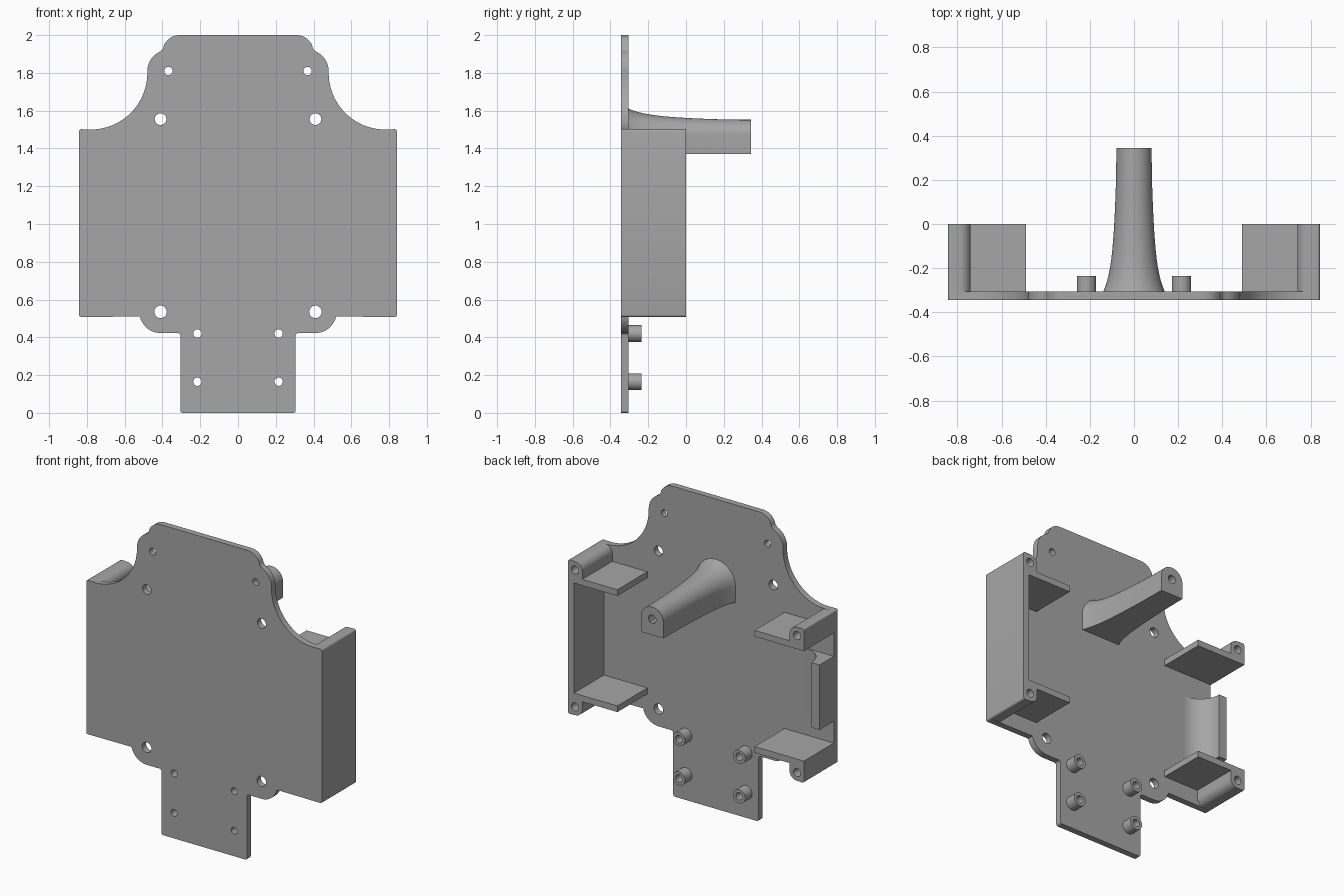
import bpy, bmesh
from math import sin, cos, radians, pi

cube = bpy.data.objects.get("Cube")
if cube:
    bpy.data.objects.remove(cube)

grey = bpy.data.materials.new("plain grey")
grey.use_nodes = True
grey.diffuse_color = (0.38, 0.38, 0.38, 1)
grey.node_tree.nodes["Principled BSDF"].inputs["Base Color"].default_value = (0.38, 0.38, 0.38, 1)

FRONT, FACE, BACK = -0.345, -0.305, 0.0   # plate front, plate rear, bracket rear


def arc(cx, cy, r, start, end, steps=10):
    angles = [radians(start + (end - start) * i / steps) for i in range(steps + 1)]
    return [(cx + r * cos(a), cy + r * sin(a)) for a in angles]


def circle(cx, cy, r):
    return arc(cx, cy, r, 0, 360, 32)[:-1]


def flip(points):
    return [(-x, y) for x, y in reversed(points)]


def finish(obj):
    obj.data.materials.clear()
    obj.data.materials.append(grey)
    bpy.ops.object.select_all(action='DESELECT')
    obj.select_set(True)
    bpy.context.view_layer.objects.active = obj
    bpy.ops.object.shade_smooth_by_angle(angle=radians(30))


def extrude(name, loops, low, high, upright=False):
    """Fill the outline (later loops are holes) and extrude along y, or z if upright."""
    curve = bpy.data.curves.new(name, 'CURVE')
    curve.dimensions = '2D'
    curve.fill_mode = 'BOTH'
    curve.extrude = (high - low) / 2
    for loop in loops:
        spline = curve.splines.new('POLY')
        spline.points.add(len(loop) - 1)
        for p, (x, y) in zip(spline.points, loop):
            p.co = (x, y, 0, 1)
        spline.use_cyclic_u = True
    obj = bpy.data.objects.new(name, curve)
    bpy.context.collection.objects.link(obj)
    mid = (low + high) / 2
    if upright:
        obj.location.z = mid
    else:
        obj.location.y = mid
        obj.rotation_euler.x = pi / 2
    bpy.ops.object.select_all(action='DESELECT')
    obj.select_set(True)
    bpy.context.view_layer.objects.active = obj
    bpy.ops.object.convert(target='MESH')
    obj = bpy.context.view_layer.objects.active
    bm = bmesh.new()
    bm.from_mesh(obj.data)
    bmesh.ops.remove_doubles(bm, verts=bm.verts, dist=0.0001)
    bmesh.ops.recalc_face_normals(bm, faces=bm.faces)
    bm.to_mesh(obj.data)
    bm.free()
    finish(obj)


# Back plate: half outline from the top centre down, then mirrored
half = (arc(0.31, 1.91, 0.09, 90, 25) + arc(0.44, 1.955, 0.05, 205, 245, 4)
        + arc(0.368, 1.81, 0.112, 55, 0) + arc(0.78, 1.8, 0.3, 180, 270, 20)
        + arc(0.83, 1.49, 0.012, 90, 0, 4) + arc(0.83, 0.52, 0.012, 0, -90, 4)
        + arc(0.41, 0.535, 0.112, -13, -90) + arc(0.32, 0.408, 0.015, 90, 180, 4)
        + arc(0.293, 0.012, 0.012, 0, -90, 4))
holes = []
for side in (-1, 1):
    for x, z, r in ((0.368, 1.81, 0.022), (0.41, 1.555, 0.031), (0.41, 0.535, 0.033),
                    (0.215, 0.42, 0.022), (0.215, 0.165, 0.022)):
        holes.append(circle(side * x, z, r))
extrude("back_plate", [half + flip(half)] + holes, FRONT, FACE)

# Brackets: screw post with a rounded inner corner and a shelf
WALL, MID = 0.80, 1.005
corner = ([(WALL, 1.36), (0.49, 1.36), (0.49, 1.40), (0.74, 1.40)]
          + arc(0.79, 1.45, 0.05, 180, 90, 8) + arc(0.83, 1.49, 0.012, 90, 0, 4))
lower = [(x, 2 * MID - z) for x, z in reversed(corner)]
top_hole, low_hole = circle(0.793, 1.447, 0.026), circle(0.793, 2 * MID - 1.447, 0.026)

# Left side is one closed wall, right side keeps only the two corners
extrude("left_side_wall", [corner + lower, top_hole, low_hole], FACE - 0.005, BACK)
extrude("right_upper_bracket", [flip(corner + [(0.842, 1.36)]), flip(top_hole)],
        FACE - 0.005, BACK)
extrude("right_lower_bracket", [flip([(0.842, 0.65)] + lower), flip(low_hole)],
        FACE - 0.005, BACK)

# Short curved rest between the right brackets
rest = ([(-0.64, FACE - 0.005), (-0.842, FACE - 0.005), (-0.842, -0.16)]
        + arc(-0.64, -0.16, 0.145, 180, 270, 16))
extrude("right_curved_rest", [rest], 0.79, 1.21, upright=True)

# Hollow standoffs
for side in (-1, 1):
    for level, z in (("upper", 0.42), ("lower", 0.165)):
        name = ("left_" if side > 0 else "right_") + level + "_standoff"
        extrude(name, [circle(side * 0.215, z, 0.044), circle(side * 0.215, z, 0.024)],
                FACE - 0.002, -0.235)

# Flared arm: arched section lofted to the rear, with a blind screw hole
AXIS, BASE, TIP, STEPS = 1.472, 1.37, 0.345, 16


def arch(w):
    return arc(0, AXIS, w, 0, 180, 24) + [(-w, BASE), (0, BASE), (w, BASE)]


bm = bmesh.new()
rings = []
for i in range(STEPS + 1):
    t = (i / STEPS) ** 1.5
    width = 0.08 + 0.034 * (1 - t) ** 2 + 0.026 * (1 - t) ** 9
    y = FACE - 0.002 + (TIP - FACE + 0.002) * t
    rings.append([bm.verts.new((x, y, z)) for x, z in arch(width)])
for y in (TIP, TIP - 0.2):
    ring = []
    for x, z in arch(0.08):
        scale = 0.028 / (x * x + (z - AXIS) ** 2) ** 0.5
        ring.append(bm.verts.new((x * scale, y, AXIS + (z - AXIS) * scale)))
    rings.append(ring)
for a, b in zip(rings, rings[1:]):
    for i in range(len(a)):
        j = (i + 1) % len(a)
        bm.faces.new((a[i], a[j], b[j], b[i]))
bm.faces.new(rings[0])
bm.faces.new(rings[-1])
bmesh.ops.recalc_face_normals(bm, faces=bm.faces)
mesh = bpy.data.meshes.new("flared_arm")
bm.to_mesh(mesh)
bm.free()
arm = bpy.data.objects.new("flared_arm", mesh)
bpy.context.collection.objects.link(arm)
finish(arm)
